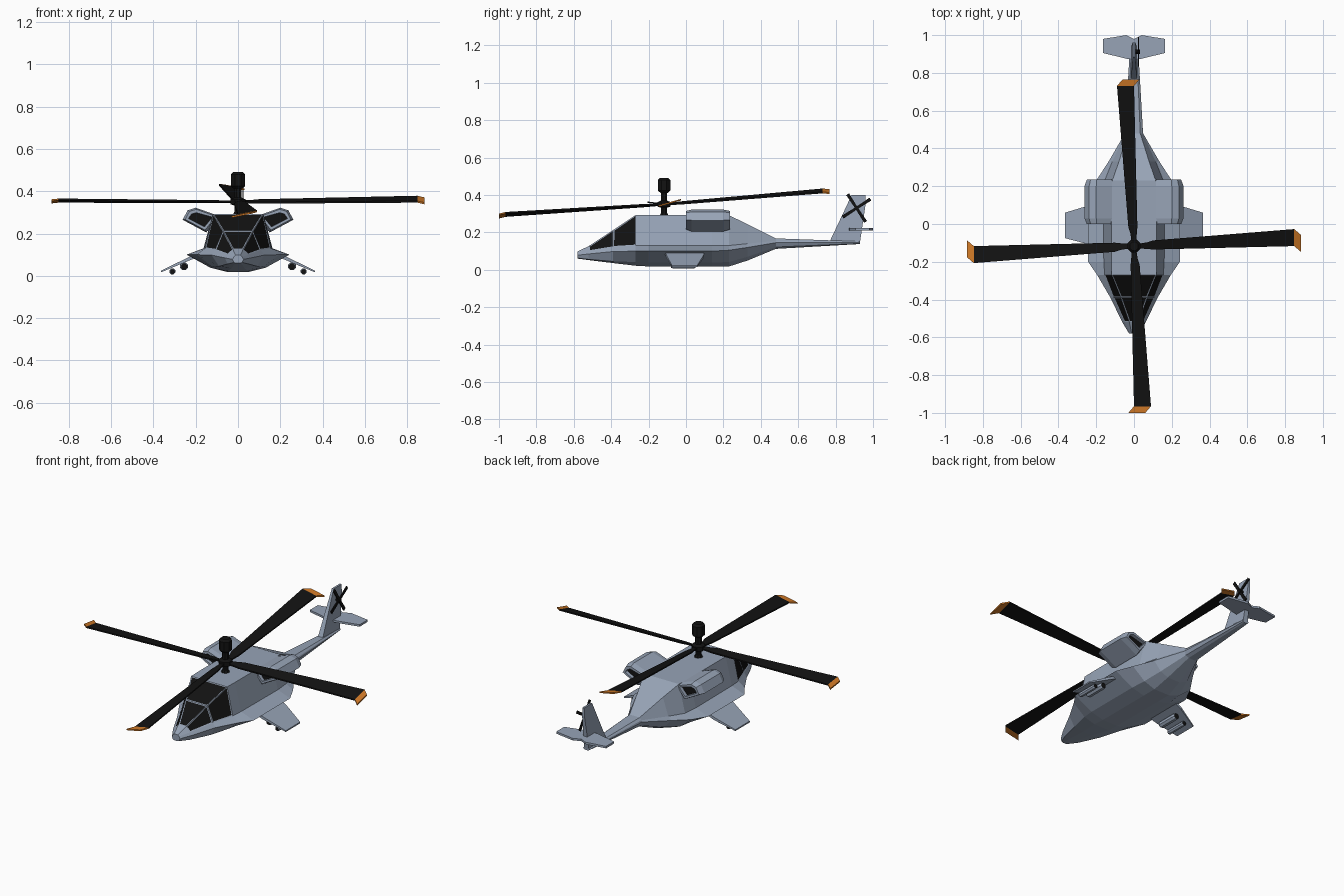
import bpy, bmesh, math
from mathutils import Vector, Matrix

if "Cube" in bpy.data.objects:
    bpy.data.objects.remove(bpy.data.objects["Cube"])


def material(name, rgb):
    m = bpy.data.materials.new(name)
    m.diffuse_color = (*rgb, 1)
    m.use_nodes = True
    m.node_tree.nodes["Principled BSDF"].inputs["Base Color"].default_value = m.diffuse_color
    return m


GREY = material("blue grey paint", (0.31, 0.37, 0.47))
BLACK = material("black", (0.006, 0.006, 0.006))
ORANGE = material("orange", (0.62, 0.19, 0.02))


def finish(name, bm, mats):
    bmesh.ops.recalc_face_normals(bm, faces=bm.faces)
    me = bpy.data.meshes.new(name)
    bm.to_mesh(me)
    bm.free()
    for m in mats:
        me.materials.append(m)
    ob = bpy.data.objects.new(name, me)
    bpy.context.collection.objects.link(ob)
    return ob


def loft(rings):
    """Skin a list of equal-length point rings and cap both ends."""
    bm = bmesh.new()
    vs = [[bm.verts.new(p) for p in r] for r in rings]
    n = len(rings[0])
    for a, b in zip(vs, vs[1:]):
        for i in range(n):
            j = (i + 1) % n
            bm.faces.new((a[i], a[j], b[j], b[i]))
    bm.faces.new(vs[0])
    bm.faces.new(vs[-1])
    bmesh.ops.recalc_face_normals(bm, faces=bm.faces)
    return bm


def lathe(name, profile, centre, axis, sides, mats, dark=lambda i: False):
    """Round part from (radius, distance) pairs along an axis."""
    rot = Vector((0, 0, 1)).rotation_difference(Vector(axis)).to_matrix()
    rings = []
    for r, h in profile:
        rings.append([Vector(centre) + rot @ Vector((
            r * math.cos(math.tau * (k + .5) / sides),
            r * math.sin(math.tau * (k + .5) / sides), h)) for k in range(sides)])
    bm = loft(rings)
    for f in bm.faces:
        if len(f.verts) == sides and len(mats) > 1:
            f.material_index = 1
    return finish(name, bm, mats)


# Fuselage: y, then (x, z) for roof, belt, sponson edge, chine and keel
sections = [
    (-.58, (.012, .098), (.02, .09), (.026, .078), (.02, .063), (.01, .06)),
    (-.52, (.025, .127), (.05, .10), (.062, .085), (.05, .056), (.02, .052)),
    (-.39, (.07, .212), (.108, .122), (.125, .098), (.09, .045), (.03, .036)),
    (-.27, (.118, .292), (.155, .13), (.195, .10), (.12, .042), (.05, .022)),
    (-.20, (.12, .292), (.16, .13), (.243, .10), (.13, .038), (.05, .018)),
    (.14, (.12, .292), (.163, .13), (.243, .10), (.13, .038), (.05, .018)),
    (.23, (.115, .292), (.155, .13), (.20, .105), (.12, .042), (.05, .018)),
    (.33, (.08, .243), (.115, .14), (.135, .12), (.09, .07), (.04, .05)),
    (.48, (.033, .168), (.045, .155), (.048, .145), (.04, .122), (.02, .112)),
    (.93, (.014, .152), (.02, .15), (.022, .146), (.016, .141), (.008, .138)),
]
rings = [[(x, y, z) for x, z in p] + [(-x, y, z) for x, z in reversed(p)]
         for y, *p in sections]
bm = loft(rings)

# Cockpit glazing: inset canopy panels above the belt line
panes = [f for f in bm.faces if len(f.verts) == 4
         and -.47 < f.calc_center_median().y < -.3
         and f.calc_center_median().z > .12 and f.normal.z > .1]
bmesh.ops.inset_individual(bm, faces=panes, thickness=.008, depth=-.002)
for f in panes:
    f.material_index = 1
finish("fuselage", bm, [GREY, BLACK])

for s, side in ((1, "right"), (-1, "left")):
    # Engine pod with dark intake and exhaust
    prof = [(.09, .283), (.2, .322), (.238, .31), (.262, .265), (.15, .205)]
    cx, cz = .185, .275
    rings = [[(s * (cx + (x - cx) * k), y, cz + (z - cz) * k) for x, z in prof]
             for y, k in ((0, .84), (.03, 1), (.2, 1), (.235, .84))]
    bm = loft(rings)
    ends = [f for f in bm.faces if len(f.verts) == 5]
    bmesh.ops.inset_individual(bm, faces=ends, thickness=.016, depth=0)
    bmesh.ops.inset_individual(bm, faces=ends, thickness=.001, depth=-.02)
    for f in ends:
        f.material_index = 1
    finish(side + "_engine_pod", bm, [GREY, BLACK])

    # Drooping stub wing
    rings = [[(s * x, y0, z), (s * x, y1, z), (s * x, y1, z + t), (s * x, y0, z + t)]
             for x, z, y0, y1, t in ((.16, .102, -.12, .10, .02),
                                     (.25, .064, -.105, .095, .016),
                                     (.365, .016, -.075, .06, .008))]
    finish(side + "_stub_wing", loft(rings), [GREY])

    # Stores below the wing, with dark ends
    for name, x, z, r in (("rocket_tube", .255, .045, .02),
                          ("outer_missile", .31, .021, .015)):
        lathe(f"{side}_{name}", [(r * .7, -.08), (r, -.07), (r, .04), (r * .8, .05)],
              (s * x, 0, z), (0, 1, 0), 8, [GREY, BLACK])

# Tail fin, tapering in thickness towards its top
fin = [(.77, .155), (.86, .345), (.885, .40), (.96, .40), (.96, .35), (.93, .145)]
half = lambda z: .016 - .04 * (z - .145)
finish("tail_fin", loft([[(s * half(z), y, z) for y, z in fin] for s in (-1, 1)]), [GREY])

# Horizontal stabiliser
plan = [(0, .87), (.04, .875), (.163, .905), (.163, .98), (.04, 1.0), (0, .98)]
plan += [(-x, y) for x, y in plan[-2:0:-1]]
finish("stabiliser", loft([[(x, y, z) for x, y in plan] for z in (.211, .223)]), [GREY])

# Tail rotor
tail_hub = Vector((.024, .912, .33))
lathe("tail_rotor_hub", [(.012, -.02), (.012, .008)], tail_hub, (1, 0, 0), 8, [BLACK])
for i in range(4):
    rot = Matrix.Rotation(math.radians(33 + 90 * i), 3, 'X')
    rings = [[tail_hub + rot @ Vector((x, d, w)) for x, w in
              ((-.003, -h), (.003, -h), (.003, h), (-.003, h))]
             for d, h in ((.005, .007), (.088, .009))]
    finish(f"tail_rotor_blade_{i + 1}", loft(rings), [BLACK])

# Main rotor mast, hub and the drum above it
HUB = Vector((0, -.117, .35))
lathe("rotor_mast", [(.03, -.07), (.017, -.045), (.017, -.018), (.038, -.012),
                     (.038, .012), (.018, .02), (.018, .075)], HUB, (0, 0, 1), 8, [BLACK])
lathe("mast_drum", [(.022, .062), (.036, .074), (.036, .13), (.024, .142)],
      HUB, (0, 0, 1), 8, [BLACK])

# Main blades: stations are distance, trailing edge, leading edge
stations = [(.02, -.012, .012), (.07, -.015, .02), (.10, -.018, .03),
            (.848, 0, .09), (.883, -.03, .06)]
for i in range(4):
    rot = Matrix.Rotation(math.radians(90 * i), 3, 'Z')
    rings = []
    for d, lo, hi in stations:
        ring = []
        for w, t in ((lo, -.004), (hi, -.004), (hi, .004), (lo, .004)):
            p = rot @ Vector((d, w, t + .2 * w))
            p.z += .074 * p.y  # forward tilt of the disc
            ring.append(HUB + p)
        rings.append(ring)
    bm = loft(rings)
    for f in bm.faces:
        c = f.calc_center_median() - HUB
        if math.hypot(c.x, c.y) > .855:
            f.material_index = 1
    finish(f"main_blade_{i + 1}", bm, [BLACK, ORANGE])
